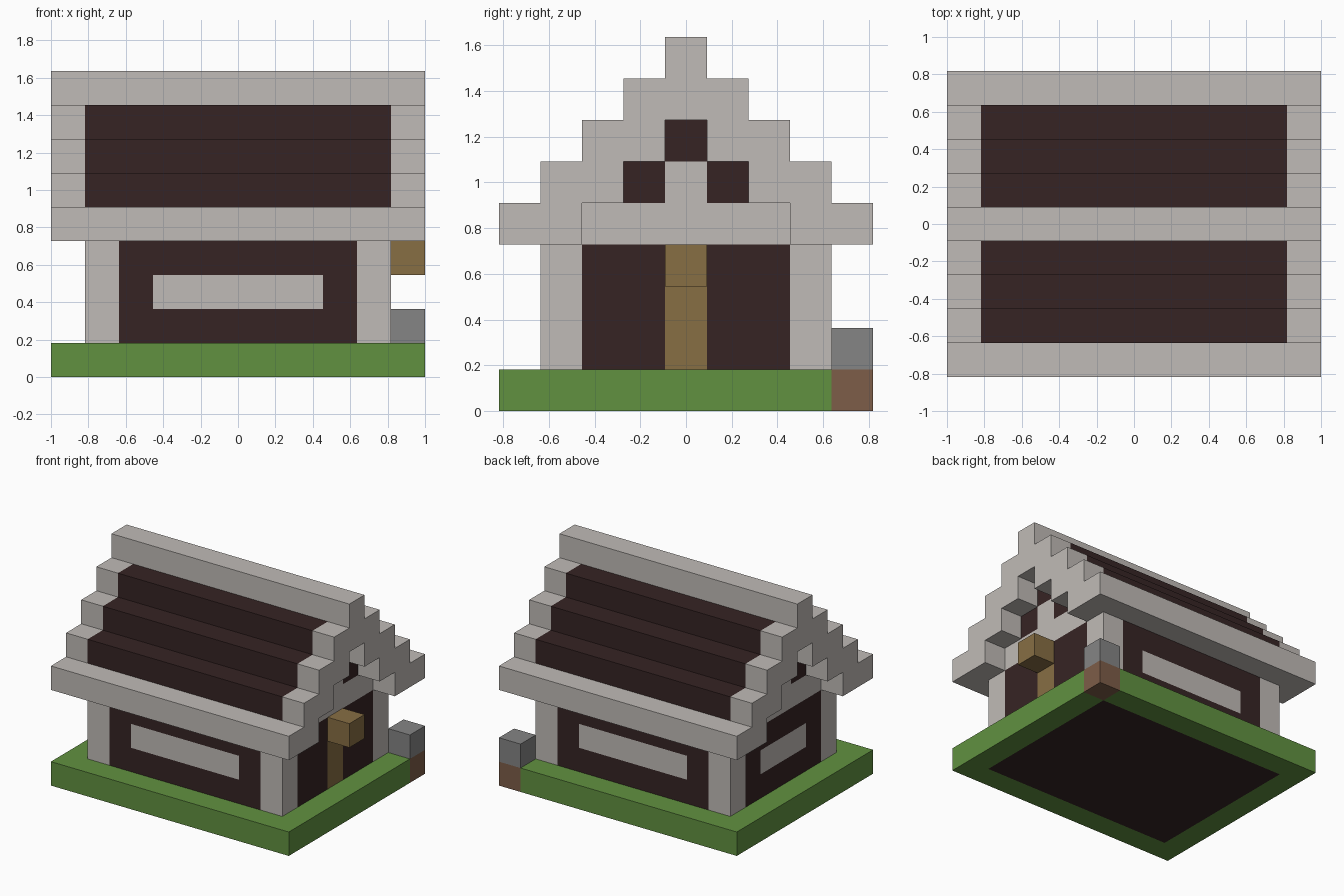
import bpy, bmesh

if "Cube" in bpy.data.objects:
    bpy.data.objects.remove(bpy.data.objects["Cube"], do_unlink=True)

U = 2 / 11  # one block; all shapes below are measured in blocks


def linear(v):
    v /= 255
    return v / 12.92 if v <= 0.04045 else ((v + 0.055) / 1.055) ** 2.4


def material(name, *rgb):
    m = bpy.data.materials.new(name)
    colour = [linear(v) for v in rgb] + [1]
    m.diffuse_color = colour
    m.use_nodes = True
    bsdf = next(n for n in m.node_tree.nodes if n.type == 'BSDF_PRINCIPLED')
    bsdf.inputs["Base Color"].default_value = colour
    return m


PALE = material("pale stone", 192, 187, 183)
DARK = material("dark timber", 54, 36, 36)
GREEN = material("grass green", 97, 145, 64)
WOOD = material("door wood", 135, 110, 68)
GREY = material("grey stone", 133, 133, 133)
BROWN = material("earth brown", 125, 93, 72)


def prism(name, profile, x0, x1, mats, cuts=(), rule=None):
    """Extrude a y-z profile along x, slice it, colour its faces by a rule."""
    bm = bmesh.new()
    face = bm.faces.new([bm.verts.new((x0, y, z)) for y, z in profile])
    out = bmesh.ops.extrude_face_region(bm, geom=[face])["geom"]
    moved = [g for g in out if isinstance(g, bmesh.types.BMVert)]
    bmesh.ops.translate(bm, verts=moved, vec=(x1 - x0, 0, 0))
    if not face.is_valid or len(bm.faces) < len(profile) + 2:
        bmesh.ops.holes_fill(bm, edges=bm.edges[:])
    for axis, places in enumerate(cuts):
        normal = [0, 0, 0]
        normal[axis] = 1
        for p in places:
            geom = bm.verts[:] + bm.edges[:] + bm.faces[:]
            bmesh.ops.bisect_plane(bm, geom=geom, dist=1e-5, plane_no=normal,
                                   plane_co=[p * n for n in normal])
    bmesh.ops.recalc_face_normals(bm, faces=bm.faces[:])
    for f in bm.faces:
        if rule:
            f.material_index = mats.index(rule(f.calc_center_median(), f.normal))
    bmesh.ops.scale(bm, vec=(U, U, U), verts=bm.verts[:])
    mesh = bpy.data.meshes.new(name)
    bm.to_mesh(mesh)
    bm.free()
    for m in mats:
        mesh.materials.append(m)
    ob = bpy.data.objects.new(name, mesh)
    bpy.context.collection.objects.link(ob)
    return ob


def rect(y0, y1, z0, z1):
    return [(y0, z0), (y1, z0), (y1, z1), (y0, z1)]


def mirrored(half):
    """Close a right-hand outline with its mirror image across y = 0."""
    return half + [(-y, z) for y, z in reversed(half)]


# Lawn slab with an earth corner and a dark floor patch underneath
def base_rule(c, n):
    if c.x > 4.5 and c.y > 3.5:
        return BROWN
    if n.z < -0.5 and abs(c.x) < 4.5 and abs(c.y) < 3.5:
        return DARK
    return GREEN


prism("lawn_base", rect(-4.5, 4.5, 0, 1), -5.5, 5.5, [GREEN, DARK, BROWN],
      [(-4.5, 4.5), (-3.5, 3.5)], base_rule)


# Walls with corner posts, windows, door and stepped gables
def wall_rule(c, n):
    y, row = abs(c.y), int(c.z)
    on_end = abs(n.x) > 0.5
    if row >= 4:
        opening = (row == 5 and y > 0.5) or row == 6
        return DARK if on_end and opening else PALE
    if (on_end and y > 2.5) or (not on_end and abs(c.x) > 3.5):
        return PALE
    if n.x > 0.5:
        return WOOD if y < 0.5 else DARK
    window = y < 1.5 if on_end else abs(c.x) < 2.5
    return PALE if window and row == 2 else DARK


gable = [(3.5, 1), (3.5, 4)]
for step in range(3):
    gable += [(2.5 - step, 4 + step), (2.5 - step, 5 + step)]
prism("house_walls", mirrored(gable), -4.5, 4.5, [PALE, DARK, WOOD],
      [(-3.5, -2.5, 2.5, 3.5), (-2.5, -1.5, -0.5, 0.5, 1.5, 2.5),
       (2, 3, 4, 5, 6)], wall_rule)


# Stepped roof: pale trim on the ends, ridge and eaves, dark slopes
def roof_rule(c, n):
    slope = abs(c.x) < 4.5 and 0.5 < abs(c.y) < 3.6 and 5 < c.z < 8.1
    upward = n.z > 0.5 or n.y * c.y > 0.1
    return DARK if slope and upward else PALE


outer, inner = [], []
for step in range(5):
    outer += [(4.5 - step, 4 + step), (4.5 - step, 5 + step)]
for step in range(3):
    inner += [(2.5 - step, 4 + step), (2.5 - step, 5 + step)]
half_outer = mirrored(outer)
half_inner = mirrored(inner)
prism("stepped_roof", half_outer + half_inner[::-1], -5.5, 5.5, [PALE, DARK],
      [(-4.5, 4.5)], roof_rule)

# Door canopy and corner stone
prism("door_canopy", rect(-0.5, 0.5, 3, 4), 4.5, 5.5, [WOOD])
prism("corner_stone", rect(3.5, 4.5, 1, 2), 4.5, 5.5, [GREY])
